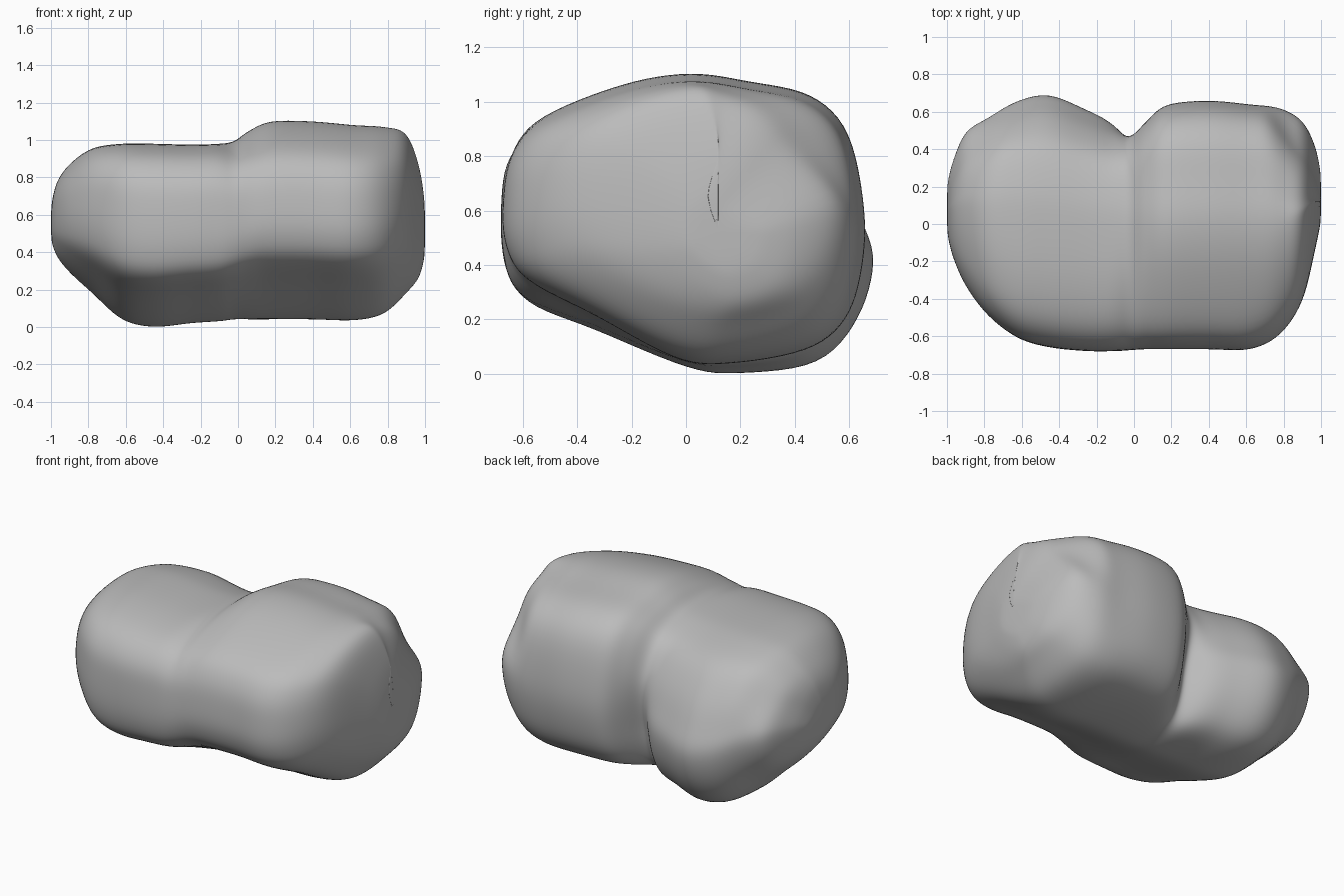
import bpy, bmesh, math

cube = bpy.data.objects.get("Cube")
if cube:
    bpy.data.objects.remove(cube, do_unlink=True)

# Side outlines (y, z) of the two lobes, starting mid front and going over the top
TALL_LOBE = [(-.69, .64), (-.66, .81), (-.55, .94), (-.25, 1.06), (0, 1.1), (.22, 1.07),
             (.45, 1.02), (.59, .88), (.65, .6), (.64, .38), (.58, .2), (.44, .09),
             (.15, .04), (-.05, .06), (-.35, .22), (-.6, .35), (-.68, .48)]
LOW_LOBE = [(-.69, .62), (-.66, .79), (-.54, .91), (-.3, .97), (0, .98), (.2, .96),
            (.41, .89), (.55, .74), (.64, .57), (.69, .41), (.63, .2), (.48, .04),
            (.2, 0), (0, .02), (-.35, .16), (-.6, .26), (-.68, .4)]

# Extents along the length: x, front, back, bottom, top
STATIONS = [(-1, -.04, .2, .47, .64), (-.97, -.17, .33, .38, .77), (-.9, -.33, .49, .29, .87),
            (-.78, -.49, .57, .18, .955), (-.62, -.61, .66, .04, .98), (-.45, -.66, .69, 0, .98),
            (-.25, -.68, .61, .02, .975), (-.1, -.68, .54, .03, .98), (-.02, -.675, .51, .04, .995),
            (.06, -.67, .57, .04, 1.05), (.18, -.67, .64, .04, 1.1), (.4, -.67, .66, .04, 1.1),
            (.62, -.67, .64, .035, 1.08), (.78, -.59, .62, .07, 1.07), (.9, -.41, .55, .18, 1.03),
            (.97, -.13, .41, .27, .85), (1, .02, .26, .39, .65)]
FULL_BACK = .67


def spline(points, t, closed=False):
    """Smooth curve through the points at parameter t."""
    n = len(points)
    i = int(t) if closed else min(int(t), n - 2)
    f = t - i
    pick = [points[k % n if closed else max(0, min(k, n - 1))] for k in range(i - 1, i + 3)]
    return [b + f / 2 * (c - a + f * (2*a - 5*b + 4*c - d + f * (3*(b - c) + d - a)))
            for a, b, c, d in zip(*pick)]


def outline(points, count):
    """Resample a closed outline and scale it to a unit square."""
    ring = [spline(points, k * len(points) / count, True) for k in range(count)]
    low = [min(axis) for axis in zip(*ring)]
    high = [max(axis) for axis in zip(*ring)]
    return [[(v - a) / (b - a) for v, a, b in zip(p, low, high)] for p in ring]


def smoothstep(a, b, v):
    v = max(0, min(1, (v - a) / (b - a)))
    return v * v * (3 - 2 * v)


def build_boulder(rings=112, sides=102):
    low, tall = outline(LOW_LOBE, sides), outline(TALL_LOBE, sides)
    bm = bmesh.new()
    loops = []
    for r in range(rings + 1):
        x, front, back, bottom, top = spline(STATIONS, r / rings * (len(STATIONS) - 1))
        blend = smoothstep(-.15, .15, x)
        # Both ends grow rounder than the middle
        rounding = .55 * smoothstep(.6, 1, abs(x))
        # The cleft between the lobes deepens low on the back
        cleft = .08 * math.exp(-(x / .09) ** 2)
        # The upper back corners are worn away, more so on the tall lobe
        wear = (.05 + .08 * blend) * smoothstep(.68, .9, abs(x))
        # Near the middle only the back half follows the back extent
        power = max(1, 3 - 2 * abs(x))
        loop = []
        for p, q in zip(low, tall):
            u, v = (a + (b - a) * blend - .5 for a, b in zip(p, q))
            grow = 1 + rounding * (.5 / math.hypot(u, v) - 1)
            u, v = max(0, .5 + u * grow), .5 + v * grow
            y = front + (FULL_BACK - front) * u - (FULL_BACK - back) * u ** power
            y -= cleft * smoothstep(.6, 1, u) * smoothstep(.7, .3, v)
            y -= wear * smoothstep(.4, .75, u) * smoothstep(.5, .8, v)
            loop.append(bm.verts.new((x, y, bottom + (top - bottom) * v)))
        loops.append(loop)
    for one, two in zip(loops, loops[1:]):
        for k in range(sides):
            n = (k + 1) % sides
            bm.faces.new((one[k], one[n], two[n], two[k]))
    # Close both ends with a fan
    ends = [bm.faces.new(loops[0]), bm.faces.new(loops[-1])]
    bmesh.ops.poke(bm, faces=ends)
    bmesh.ops.recalc_face_normals(bm, faces=bm.faces)
    mesh = bpy.data.meshes.new("boulder")
    bm.to_mesh(mesh)
    bm.free()
    obj = bpy.data.objects.new("boulder", mesh)
    bpy.context.collection.objects.link(obj)
    return obj


# Stone colour
stone = bpy.data.materials.new("grey stone")
stone.use_nodes = True
stone.diffuse_color = (.5, .5, .5, 1)
stone.node_tree.nodes["Principled BSDF"].inputs["Base Color"].default_value = (.5, .5, .5, 1)

boulder = build_boulder()
boulder.data.materials.append(stone)
boulder.data.polygons.foreach_set("use_smooth", [True] * len(boulder.data.polygons))

# Weather the surface softly
soften = boulder.modifiers.new("soften", 'SMOOTH')
soften.factor = .5
soften.iterations = 10
